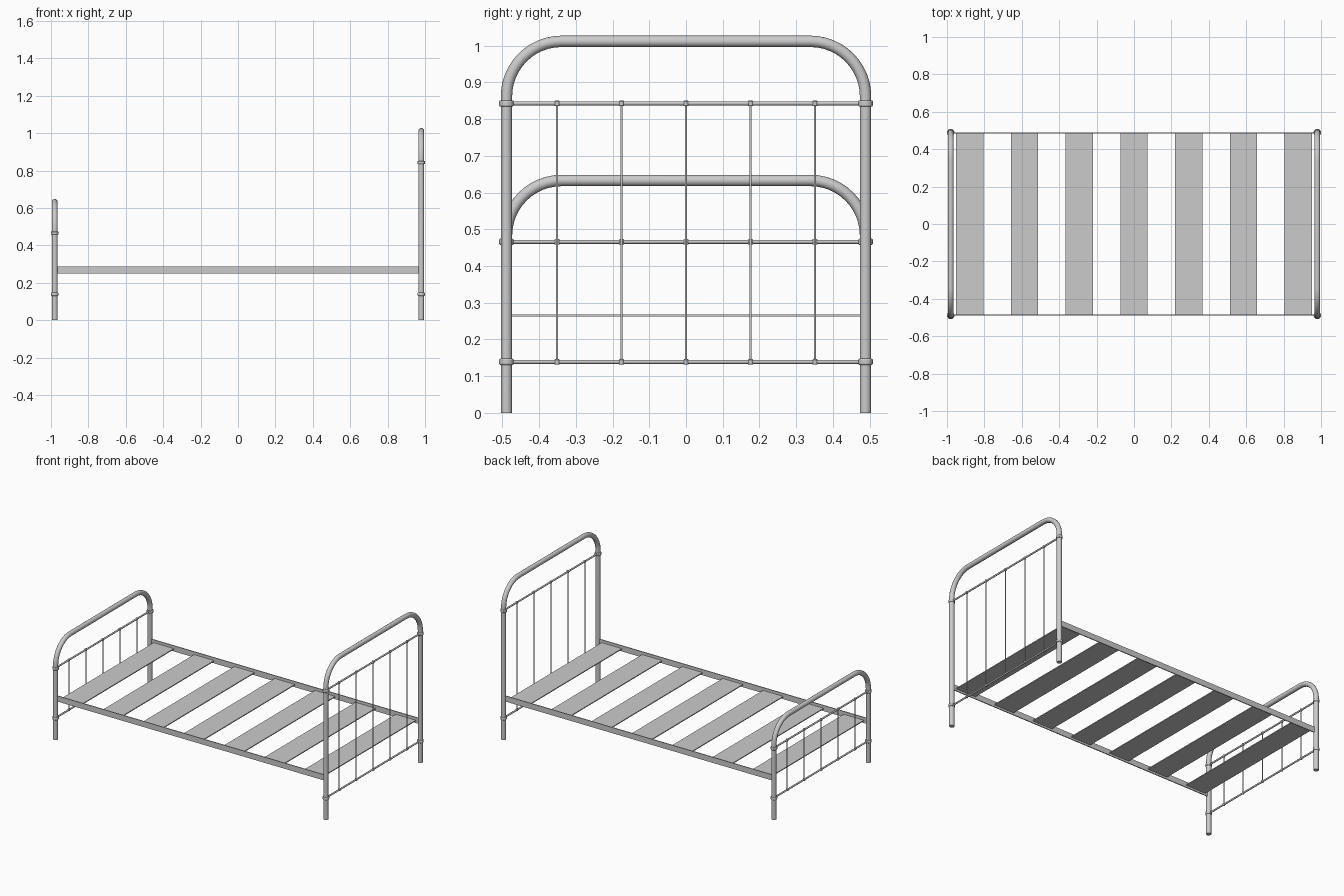
import bpy
from math import sin, cos, pi, radians
from mathutils import Vector

if "Cube" in bpy.data.objects:
    bpy.data.objects.remove(bpy.data.objects["Cube"])

END_X = 0.98      # headboard / footboard plane
POST_Y = 0.489    # post centre line
LOW_Z = 0.139     # lower cross rail
RODS = [-0.351, -0.176, 0.0, 0.176, 0.351]


def smooth(obj):
    bpy.ops.object.select_all(action='DESELECT')
    obj.select_set(True)
    bpy.context.view_layer.objects.active = obj
    bpy.ops.object.shade_smooth_by_angle(angle=radians(40))


def tube(name, points, radius, res):
    curve = bpy.data.curves.new(name, 'CURVE')
    curve.dimensions = '3D'
    curve.bevel_depth = radius
    curve.bevel_resolution = res
    curve.use_fill_caps = True
    spline = curve.splines.new('POLY')
    spline.points.add(len(points) - 1)
    for p, co in zip(spline.points, points):
        p.co = (*co, 1)
    obj = bpy.data.objects.new(name, curve)
    bpy.context.collection.objects.link(obj)
    bpy.ops.object.select_all(action='DESELECT')
    obj.select_set(True)
    bpy.context.view_layer.objects.active = obj
    bpy.ops.object.convert(target='MESH')
    smooth(bpy.context.object)


def rod(name, a, b, radius, sides=12):
    a, b = Vector(a), Vector(b)
    d = b - a
    bpy.ops.mesh.primitive_cylinder_add(vertices=sides, radius=radius, depth=d.length,
                                        location=(a + b) / 2,
                                        rotation=d.to_track_quat('Z', 'Y').to_euler())
    bpy.context.object.name = name
    smooth(bpy.context.object)
    return bpy.context.object


def collar(name, x, y, z, radius, height):
    obj = rod(name, (x, y, z - height / 2), (x, y, z + height / 2), radius, 24)
    bevel = obj.modifiers.new("rounded_edge", 'BEVEL')
    bevel.width = height * 0.2
    bevel.segments = 2
    bevel.limit_method = 'ANGLE'


def box(name, loc, size):
    bpy.ops.mesh.primitive_cube_add(size=1, location=loc)
    obj = bpy.context.object
    obj.name = name
    obj.scale = size
    bpy.ops.object.transform_apply(location=False, rotation=False, scale=True)


def bed_end(name, x, top, rail_z, bend=0.15):
    # bent tube forming both legs and the top
    half = [(x, POST_Y, 0)]
    for i in range(13):
        t = pi / 2 * i / 12
        half.append((x, POST_Y - bend + bend * cos(t), top - bend + bend * sin(t)))
    path = half + [(px, -py, pz) for px, py, pz in reversed(half)]
    tube(name + "_frame", path, 0.0155, 6)
    # cross rails with post collars and rod joints
    for z, label in ((LOW_Z, "lower"), (rail_z, "upper")):
        rod(f"{name}_{label}_rail", (x, -POST_Y, z), (x, POST_Y, z), 0.0055)
        for s in (-1, 1):
            collar(f"{name}_{label}_post_collar", x, s * POST_Y, z, 0.02, 0.017)
        for y in RODS:
            collar(f"{name}_{label}_rod_joint", x, y, z, 0.0075, 0.015)
    # vertical rods
    for y in RODS:
        rod(name + "_rod", (x, y, LOW_Z), (x, y, rail_z), 0.003)


bed_end("headboard", END_X, 1.012, 0.843)
bed_end("footboard", -END_X, 0.633, 0.466)

# side rails
for s in (-1, 1):
    box("side_rail", (0, s * 0.487, 0.268), (1.95, 0.006, 0.037))

# slats
for i in range(-3, 4):
    box("slat", (i * 0.2925, 0, 0.265), (0.146, 0.972, 0.006))
